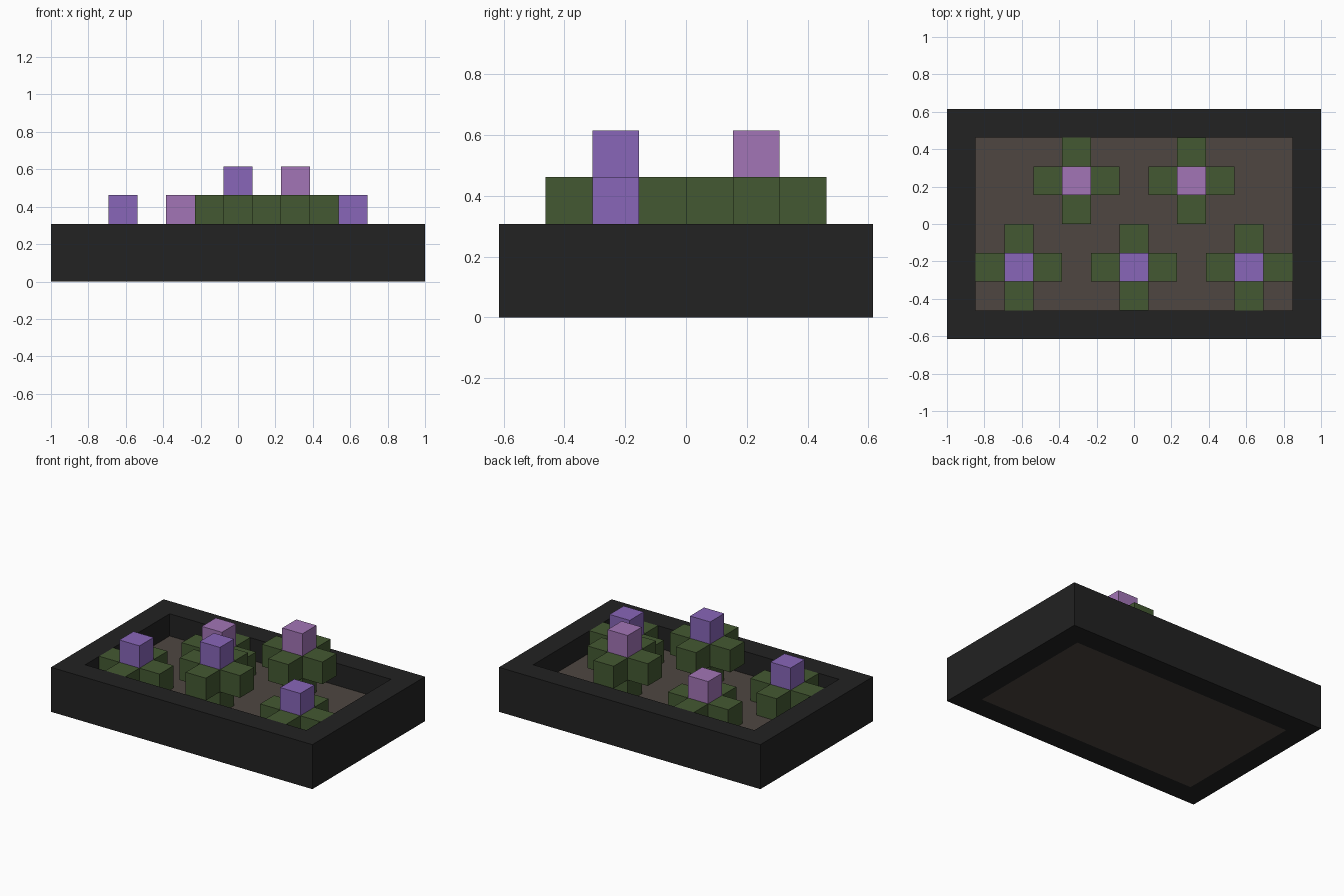
import bpy

U = 2 / 13  # one block

cube = bpy.data.objects.get("Cube")
if cube:
    bpy.data.objects.remove(cube, do_unlink=True)


def srgb(r, g, b):
    def lin(c):
        c /= 255
        return c / 12.92 if c <= 0.04045 else ((c + 0.055) / 1.055) ** 2.4
    return (lin(r), lin(g), lin(b), 1)


def material(name, colour):
    m = bpy.data.materials.new(name)
    m.use_nodes = True
    m.diffuse_color = colour
    m.node_tree.nodes["Principled BSDF"].inputs["Base Color"].default_value = colour
    return m


BLACK = material("black frame", srgb(34, 34, 34))
SOIL = material("brown soil", srgb(78, 70, 65))
GREEN = material("leaf green", srgb(68, 89, 50))
PURPLE = material("purple", srgb(136, 102, 184))
PINK = material("pink violet", srgb(162, 117, 182))


def box(name, centre, size, mat):
    """Box placed by its centre and size, both in blocks."""
    bpy.ops.mesh.primitive_cube_add(size=1, location=[c * U for c in centre])
    ob = bpy.context.object
    ob.name = name
    ob.scale = [s * U for s in size]
    bpy.ops.object.transform_apply(location=False, rotation=False, scale=True)
    ob.data.materials.append(mat)
    return ob


# Planter: four walls around a bed of soil
for side, name in ((-1, "front"), (1, "back")):
    box(name + "_wall", (0, side * 3.5, 1), (13, 1, 2), BLACK)
for side, name in ((-1, "right"), (1, "left")):
    box(name + "_wall", (side * 6, 0, 1), (1, 6, 2), BLACK)
box("soil_bed", (0, 0, 0.5), (11, 6, 1), SOIL)


def plant(name, x, y, stem, petal):
    """Stem with a cross of four leaves around its top block and a flower above."""
    top = 1 + stem
    box(name + "_stem", (x, y, 1 + stem / 2), (1, 1, stem), GREEN)
    for dx, dy in ((1, 0), (-1, 0), (0, 1), (0, -1)):
        box(name + "_leaf", (x + dx, y + dy, top - 0.5), (1, 1, 1), GREEN)
    box(name + "_flower", (x, y, top + 0.5), (1, 1, 1), petal)


# Front row of three, back row of two
plant("front_right_plant", -4, -1.5, 1, PURPLE)
plant("front_middle_plant", 0, -1.5, 2, PURPLE)
plant("front_left_plant", 4, -1.5, 1, PURPLE)
plant("back_right_plant", -2, 1.5, 1, PINK)
plant("back_left_plant", 2, 1.5, 2, PINK)
